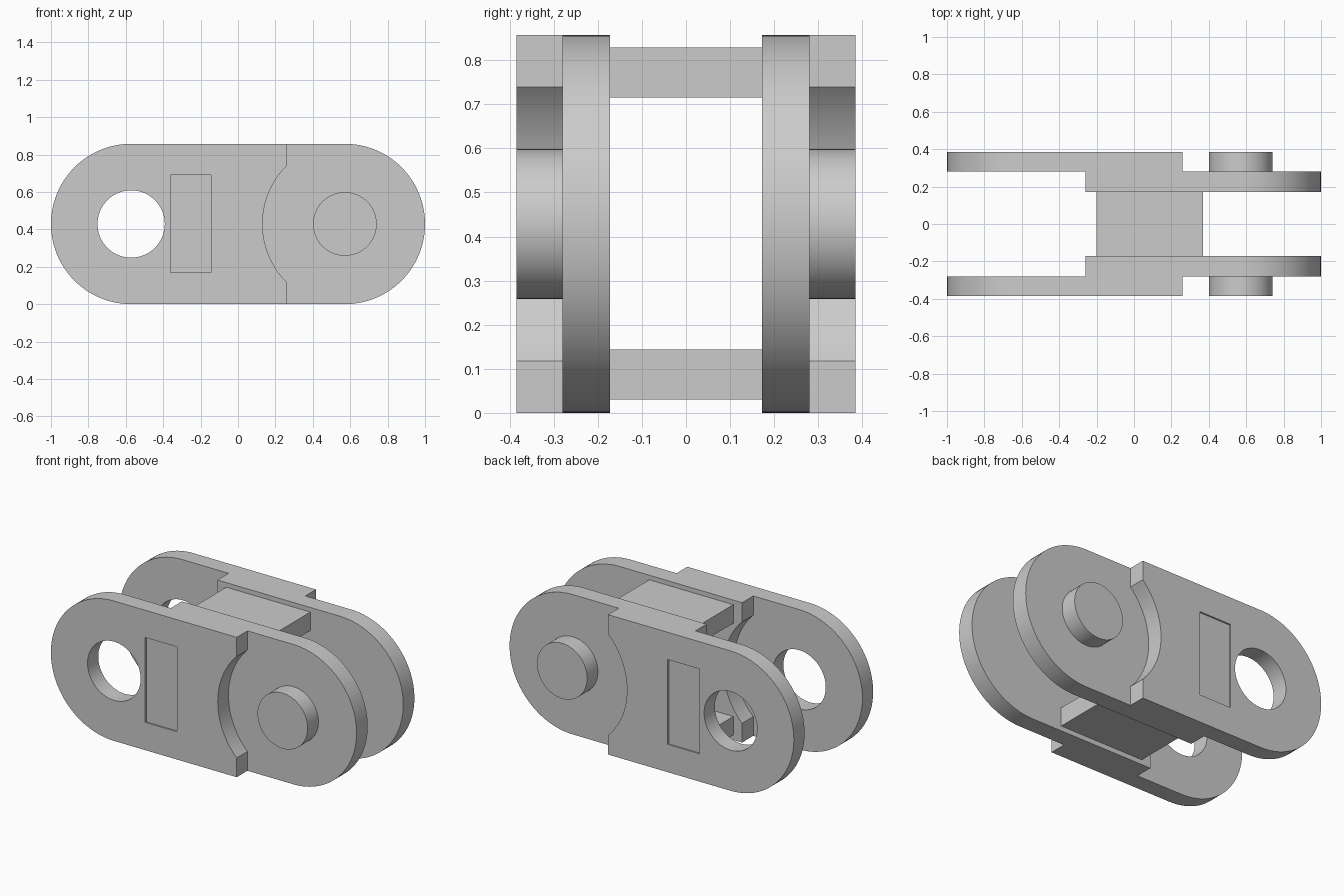
import bpy
import bmesh
from math import acos, cos, sin, pi, radians
from mathutils import Matrix, Vector

R = 0.4286            # plate end radius, also half the height
CX = 1 - R            # pin and hole distance from the centre
BITE = 0.44           # radius of the concave clearance arc
EDGE = 0.26           # x where the concave end of a plate stops
Y_IN, Y_MID, Y_OUT = 0.172, 0.28, 0.384

if "Cube" in bpy.data.objects:
    bpy.data.objects.remove(bpy.data.objects["Cube"])

grey = bpy.data.materials.new("plain grey")
grey.use_nodes = True
grey.diffuse_color = (0.6, 0.6, 0.6, 1)
grey.node_tree.nodes["Principled BSDF"].inputs["Base Color"].default_value = (0.6, 0.6, 0.6, 1)


def arc(cx, radius, start, end, steps):
    angles = [start + (end - start) * i / steps for i in range(steps + 1)]
    return [(cx + radius * cos(a), R + radius * sin(a)) for a in angles]


def prism(name, outline, y0, y1):
    """Extrude an outline of (x, z) points from y0 to y1."""
    bm = bmesh.new()
    face = bm.faces.new([bm.verts.new((x, y0, z)) for x, z in outline])
    out = bmesh.ops.extrude_face_region(bm, geom=[face])
    moved = [v for v in out["geom"] if isinstance(v, bmesh.types.BMVert)]
    bmesh.ops.translate(bm, verts=moved, vec=(0, y1 - y0, 0))
    bmesh.ops.recalc_face_normals(bm, faces=bm.faces)
    mesh = bpy.data.meshes.new(name)
    bm.to_mesh(mesh)
    bm.free()
    mesh.materials.append(grey)
    obj = bpy.data.objects.new(name, mesh)
    bpy.context.collection.objects.link(obj)
    return obj


def select(obj):
    bpy.ops.object.select_all(action="DESELECT")
    obj.select_set(True)
    bpy.context.view_layer.objects.active = obj


def cut(obj, cutter):
    cutter.hide_render = True
    mod = obj.modifiers.new("cut", "BOOLEAN")
    mod.operation = "DIFFERENCE"
    mod.solver = "EXACT"
    mod.object = cutter
    select(obj)
    bpy.ops.object.modifier_apply(modifier=mod.name)
    bpy.data.objects.remove(cutter)


def smooth(obj):
    select(obj)
    bpy.ops.object.shade_smooth_by_angle(angle=radians(30))


def box(x0, x1, z0, z1):
    return [(x0, z0), (x1, z0), (x1, z1), (x0, z1)]


# Plate outline: round at -x, bitten by a concave arc at +x
half = acos((CX - EDGE) / BITE)
round_end = arc(-CX, R, pi / 2, 3 * pi / 2, 48)
bite = arc(CX, BITE, pi + half, pi - half, 32)
outline = round_end + [(EDGE, 0)] + bite + [(EDGE, 2 * R)]
flipped = [(-x, z) for x, z in outline]

for side, s in (("front", -1), ("back", 1)):
    # Outer plate with pin hole and shallow rectangular recess
    outer = prism(side + "_outer_plate", outline, s * Y_MID, s * Y_OUT)
    cut(outer, prism("hole_cutter", arc(-CX, 0.18, 0, 2 * pi * 63 / 64, 63), s * 0.2, s * 0.5))
    cut(outer, prism("recess_cutter", box(-0.36, -0.145, 0.17, 0.69), s * (Y_OUT - 0.01), s * 0.5))
    smooth(outer)

    # Inner plate, turned the other way
    smooth(prism(side + "_inner_plate", flipped, s * Y_IN, s * Y_MID))

    # Pin on the inner plate
    smooth(prism(side + "_pin", arc(CX, 0.17, 0, 2 * pi * 63 / 64, 63), s * Y_MID, s * Y_OUT))

# Bars joining the two sides
for name, z in (("lower_bar", 0.03), ("upper_bar", 0.715)):
    prism(name, box(-0.2, 0.37, z, z + 0.114), -Y_IN, Y_IN)
